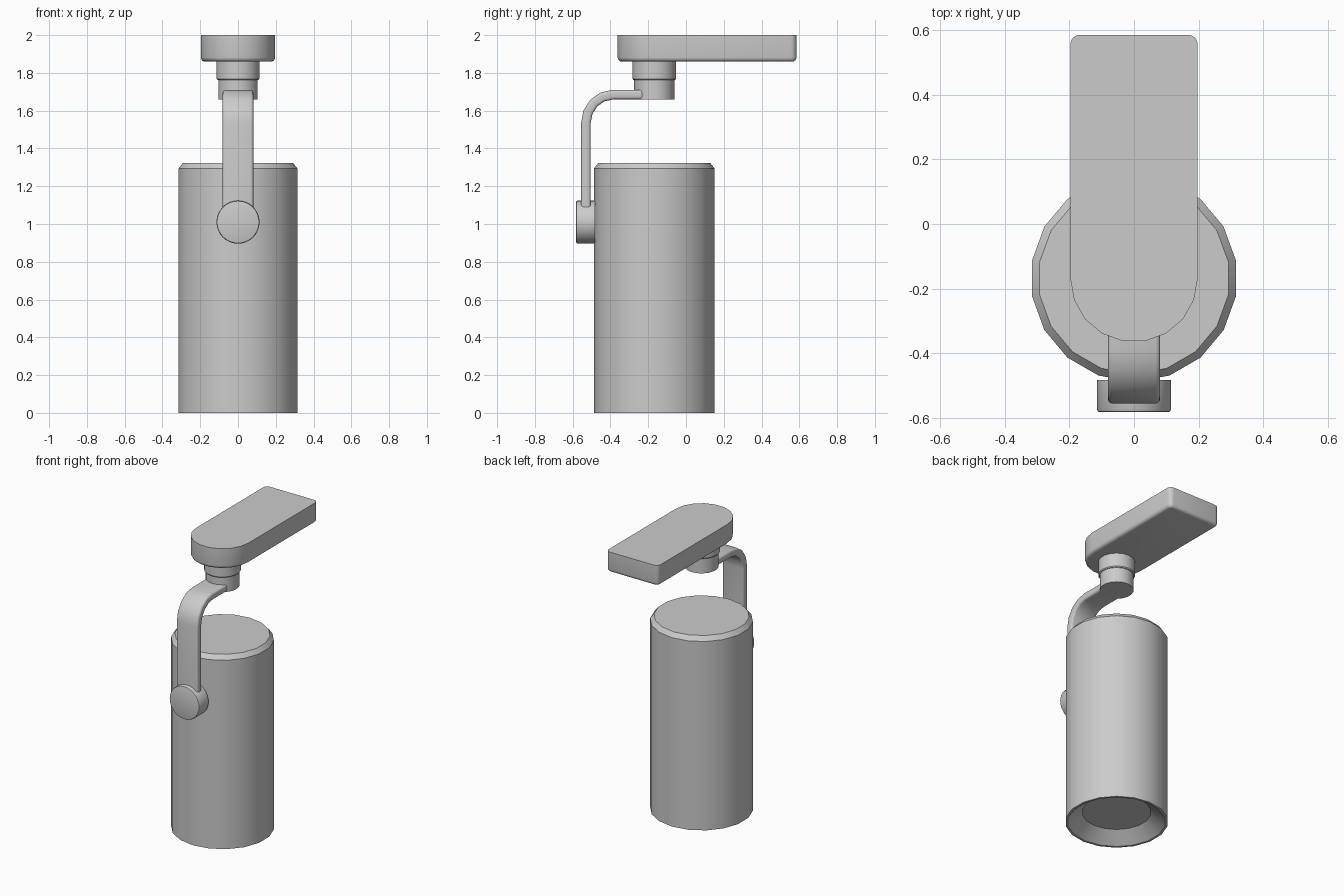
import bpy, bmesh, math
from mathutils import Vector, Matrix

if "Cube" in bpy.data.objects:
    bpy.data.objects.remove(bpy.data.objects["Cube"])

AXIS_Y = -0.168  # shared vertical axis of can, swivel and plate end


def loft(name, rings, angle=30):
    """Skin a list of equal-length point rings and cap both ends."""
    bm = bmesh.new()
    vs = [[bm.verts.new(p) for p in ring] for ring in rings]
    n = len(vs[0])
    for a, b in zip(vs, vs[1:]):
        for i in range(n):
            j = (i + 1) % n
            bm.faces.new((a[i], a[j], b[j], b[i]))
    bm.faces.new(vs[0])
    bm.faces.new(vs[-1])
    bmesh.ops.recalc_face_normals(bm, faces=bm.faces)
    me = bpy.data.meshes.new(name)
    bm.to_mesh(me)
    bm.free()
    ob = bpy.data.objects.new(name, me)
    bpy.context.collection.objects.link(ob)
    bpy.ops.object.select_all(action='DESELECT')
    ob.select_set(True)
    bpy.context.view_layer.objects.active = ob
    bpy.ops.object.shade_smooth_by_angle(angle=math.radians(angle))
    return ob


def turned(name, profile, sides, matrix):
    """Lathe (radius, height) pairs around local z, then place with matrix."""
    angs = [math.radians(90) + math.tau * i / sides for i in range(sides)]
    return loft(name, [[matrix @ Vector((r * math.cos(a), r * math.sin(a), h)) for a in angs]
                       for r, h in profile])


def arc(cx, cy, r, a0, a1, n):
    return [(cx + r * math.cos(math.radians(a0 + (a1 - a0) * i / n)),
             cy + r * math.sin(math.radians(a0 + (a1 - a0) * i / n))) for i in range(n + 1)]


upright = Matrix.Translation((0, AXIS_Y, 0))

# Lamp can with conical recess below and chamfered top
turned("lamp_can", [(0.215, 0.07), (0.305, 0.0), (0.32, 0.0), (0.32, 1.293), (0.296, 1.323)],
       18, upright)

# Swivel joint under the plate
turned("swivel_lower", [(0.106, 1.66), (0.106, 1.768)], 18, upright)
turned("swivel_upper", [(0.104, 1.762), (0.11, 1.762), (0.115, 1.768), (0.115, 1.865)], 18, upright)

# Pivot knob on the front of the can
knob_place = Matrix.Translation((0, -0.482, 1.01)) @ Matrix.Rotation(math.radians(90), 4, 'X')
turned("pivot_knob", [(0.114, 0), (0.114, 0.092), (0.111, 0.098), (0.105, 0.1)], 32, knob_place)


# Ceiling plate: half-round front, small rear corners, rounded lower edge
def plate_ring(inset, z):
    r, c = 0.197 - inset, 0.03 - inset
    pts = arc(0, AXIS_Y, r, 180, 360, 9)
    pts += arc(0.167, 0.555, c, 0, 90, 4) + arc(-0.167, 0.555, c, 90, 180, 4)
    return [(x, y, z) for x, y in pts]


edge = [(0.022 * (1 - math.sin(t)), 1.86 + 0.022 * (1 - math.cos(t)))
        for t in (math.radians(22.5 * i) for i in range(5))]
loft("ceiling_plate", [plate_ring(d, z) for d, z in edge] + [plate_ring(0, 2.0)])

# Bent arm: rounded strip section swept along a path of (y, z)
path = [(-0.53, 1.05), (-0.53, 1.535)]
bend = arc(-0.385, 1.535, 1.0, 180, 90, 4)
path += [(-0.385 + (y + 0.385) * 0.145, 1.535 + (z - 1.535) * 0.15) for y, z in bend[1:]]
path += [(-0.22, 1.685)]
w, t, b = 0.081, 0.025, 0.014
section = []
for sx, sn, a in ((1, 1, 0), (-1, 1, 90), (-1, -1, 180), (1, -1, 270)):
    section += arc(sx * (w - b), sn * (t - b), b, a, a + 90, 3)
rings = []
for i, p in enumerate(path):
    p = Vector(p)
    d0 = (p - Vector(path[i - 1])).normalized() if i else Vector((0, 1))
    d1 = (Vector(path[i + 1]) - p).normalized() if i + 1 < len(path) else Vector((1, 0))
    d = (d0 + d1).normalized()
    k = t_scale = 1 / max(0.7, d.dot(d1))
    rings.append([(x, p.x - d.y * n * k, p.y + d.x * n * k) for x, n in section])
loft("bent_arm", rings, 35)
